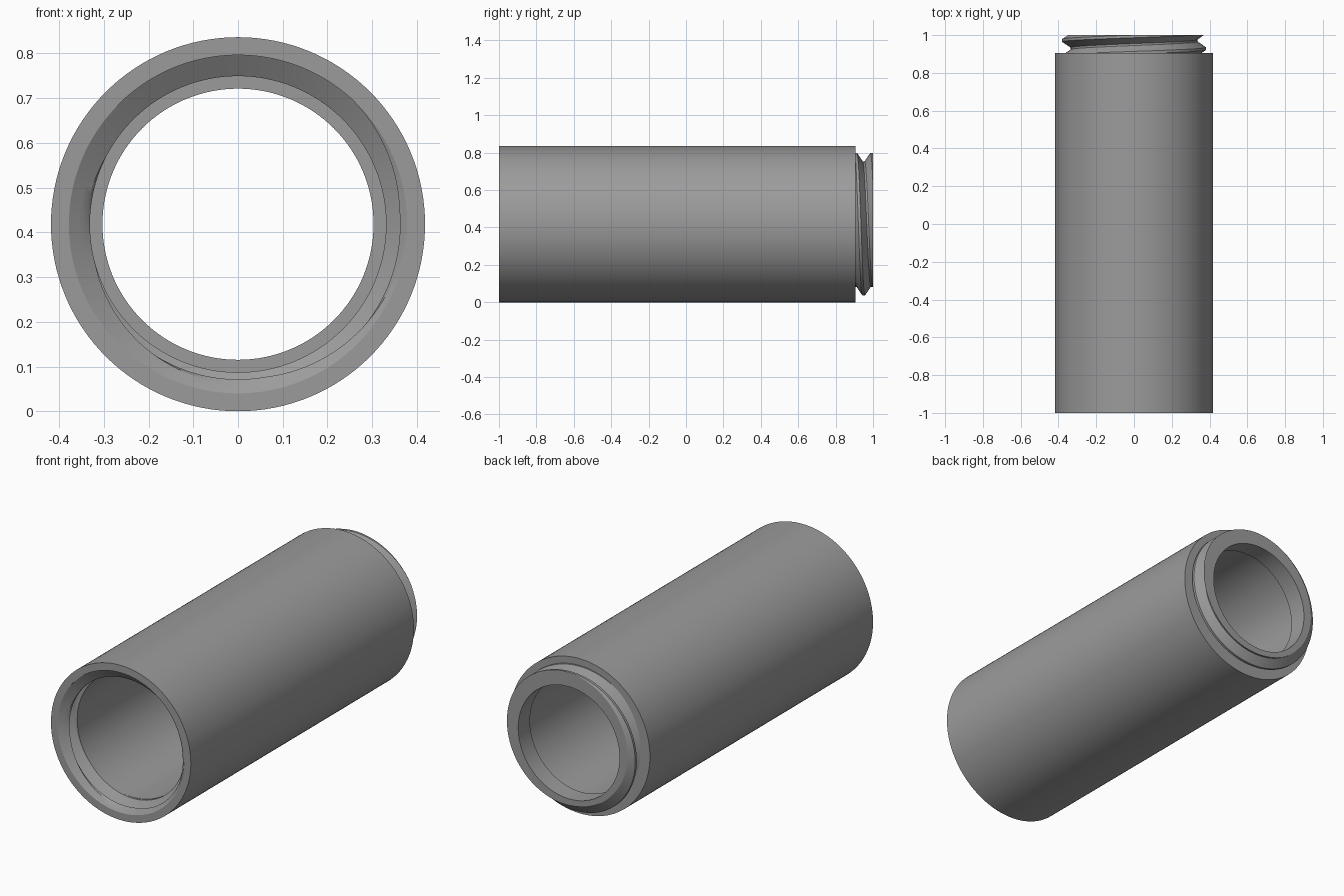
import bpy, bmesh, math

if "Cube" in bpy.data.objects:
    bpy.data.objects.remove(bpy.data.objects["Cube"])

N = 128                       # columns around the axis
R_OUT, R_BORE, R_NECK = 0.418, 0.331, 0.303
R_ROOT, R_CREST = 0.335, 0.381
PITCH, START = 0.086, 0.907   # thread lead and crest position at the top
PHASES = (-0.08, 0.08, 0.2, 0.32, 0.44, 0.56, 0.68, 0.8)


def wave(y, t, low, high):
    """Thread radius at axial position y and angle t."""
    p = ((y - START) / PITCH - t / (2 * math.pi)) % 1.0
    d = min(p, 1 - p)
    k = min(max((d - 0.08) / 0.36, 0), 1)
    return high + (low - high) * k


def helix_rows(t, y0, y1):
    """Axial stations that follow the thread, trimmed to y0..y1."""
    rows = [START + PITCH * (turn + p + t / (2 * math.pi))
            for turn in range(-3, 3) for p in PHASES]
    return [min(max(y, y0), y1) for y in rows]


def column(t):
    """Closed radial section (radius, y) of the tube at angle t."""
    pts = [(R_OUT, -1.0), (R_OUT, 0.905)]
    # male thread on the neck
    pts += [(wave(y, t, R_ROOT, R_CREST), y) for y in helix_rows(t, 0.905, 1.0)]
    # neck bore, inner ledge and main bore
    pts += [(R_NECK, 1.0), (R_NECK, 0.9), (R_BORE, 0.9), (R_BORE, -0.9)]
    # female thread in the mouth, with a chamfered entry
    for y in reversed(helix_rows(t, 0.9, 1.0)):
        chamfer = 0.378 - (y - 0.9) * 0.0
        chamfer = 0.378 - (0.047 / 0.03) * (y - 0.9)
        pts.append((max(wave(y, t, R_BORE, 0.378), chamfer), y - 1.9))
    return pts


bm = bmesh.new()
cols = []
for i in range(N + 1):
    t = 2 * math.pi * i / N
    cols.append([bm.verts.new((r * math.sin(t), y, R_OUT + r * math.cos(t)))
                 for r, y in column(t)])
for a, b in zip(cols, cols[1:]):
    n = len(a)
    for k in range(n):
        j = (k + 1) % n
        bm.faces.new((a[k], a[j], b[j], b[k]))
bmesh.ops.remove_doubles(bm, verts=bm.verts, dist=1e-5)
bmesh.ops.recalc_face_normals(bm, faces=bm.faces)
mesh = bpy.data.meshes.new("threaded_tube")
bm.to_mesh(mesh)
bm.free()

tube = bpy.data.objects.new("threaded_tube", mesh)
bpy.context.collection.objects.link(tube)
grey = bpy.data.materials.new("grey")
grey.diffuse_color = (0.33, 0.33, 0.33, 1)
grey.use_nodes = True
grey.node_tree.nodes["Principled BSDF"].inputs["Base Color"].default_value = grey.diffuse_color
mesh.materials.append(grey)

bpy.context.view_layer.objects.active = tube
tube.select_set(True)
bpy.ops.object.shade_smooth_by_angle(angle=math.radians(25))
